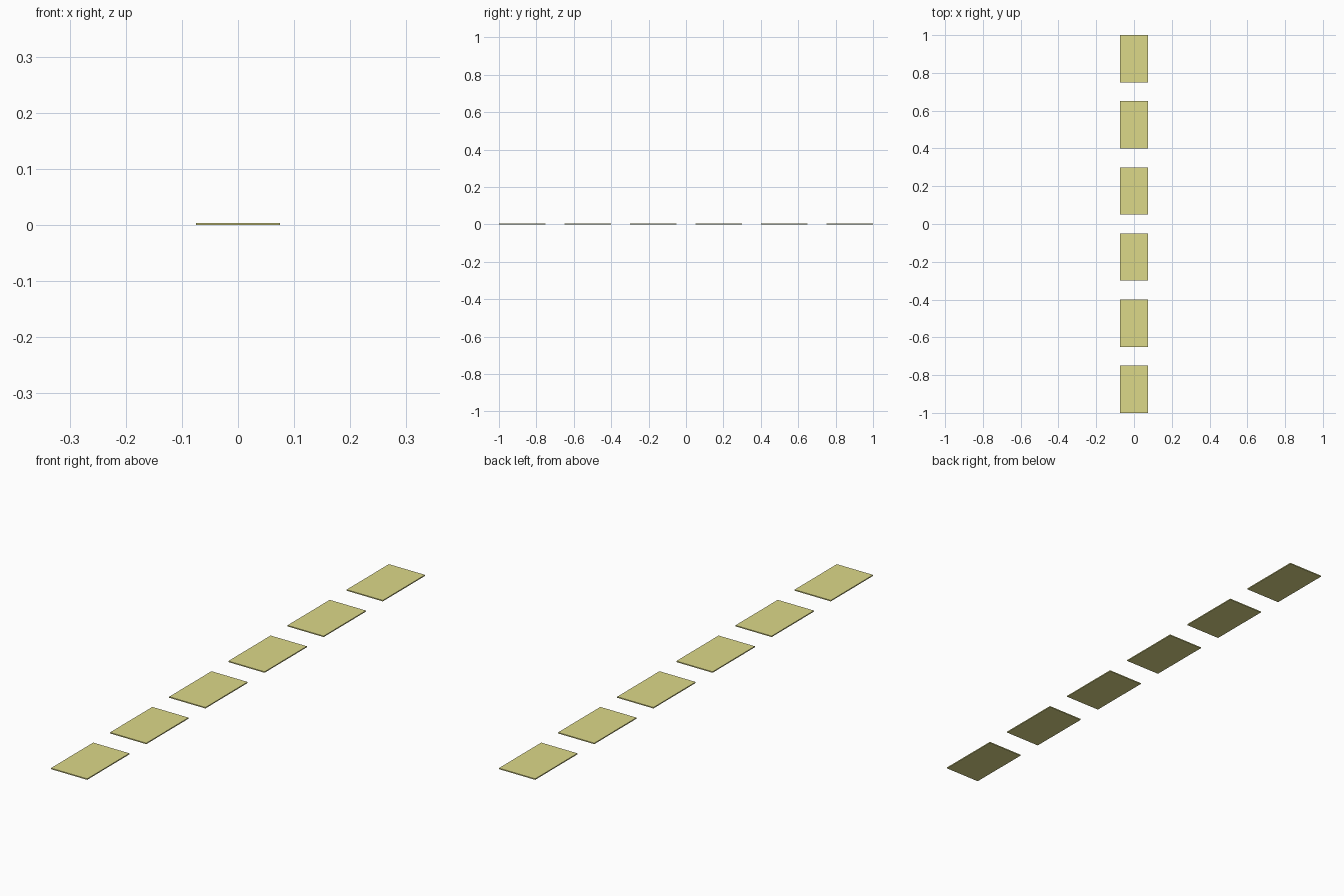
import bpy

if "Cube" in bpy.data.objects:
    bpy.data.objects.remove(bpy.data.objects["Cube"])

COUNT, LENGTH, WIDTH, THICK = 6, 0.25, 0.15, 0.004
PITCH = (2.0 - LENGTH) / (COUNT - 1)

# Pale yellow road paint
paint = bpy.data.materials.new("yellow_paint")
paint.diffuse_color = (0.72, 0.69, 0.25, 1.0)
paint.use_nodes = True
paint.node_tree.nodes["Principled BSDF"].inputs["Base Color"].default_value = paint.diffuse_color


def lane_dash(index):
    """One thin painted slab resting on the ground."""
    y = -1.0 + LENGTH / 2 + index * PITCH
    bpy.ops.mesh.primitive_cube_add(size=1, location=(0, y, THICK / 2))
    dash = bpy.context.object
    dash.name = f"lane_dash_{index + 1}"
    dash.scale = (WIDTH, LENGTH, THICK)
    bpy.ops.object.transform_apply(location=False, rotation=False, scale=True)
    dash.data.materials.append(paint)


# Evenly spaced row of dashes along y
for i in range(COUNT):
    lane_dash(i)
